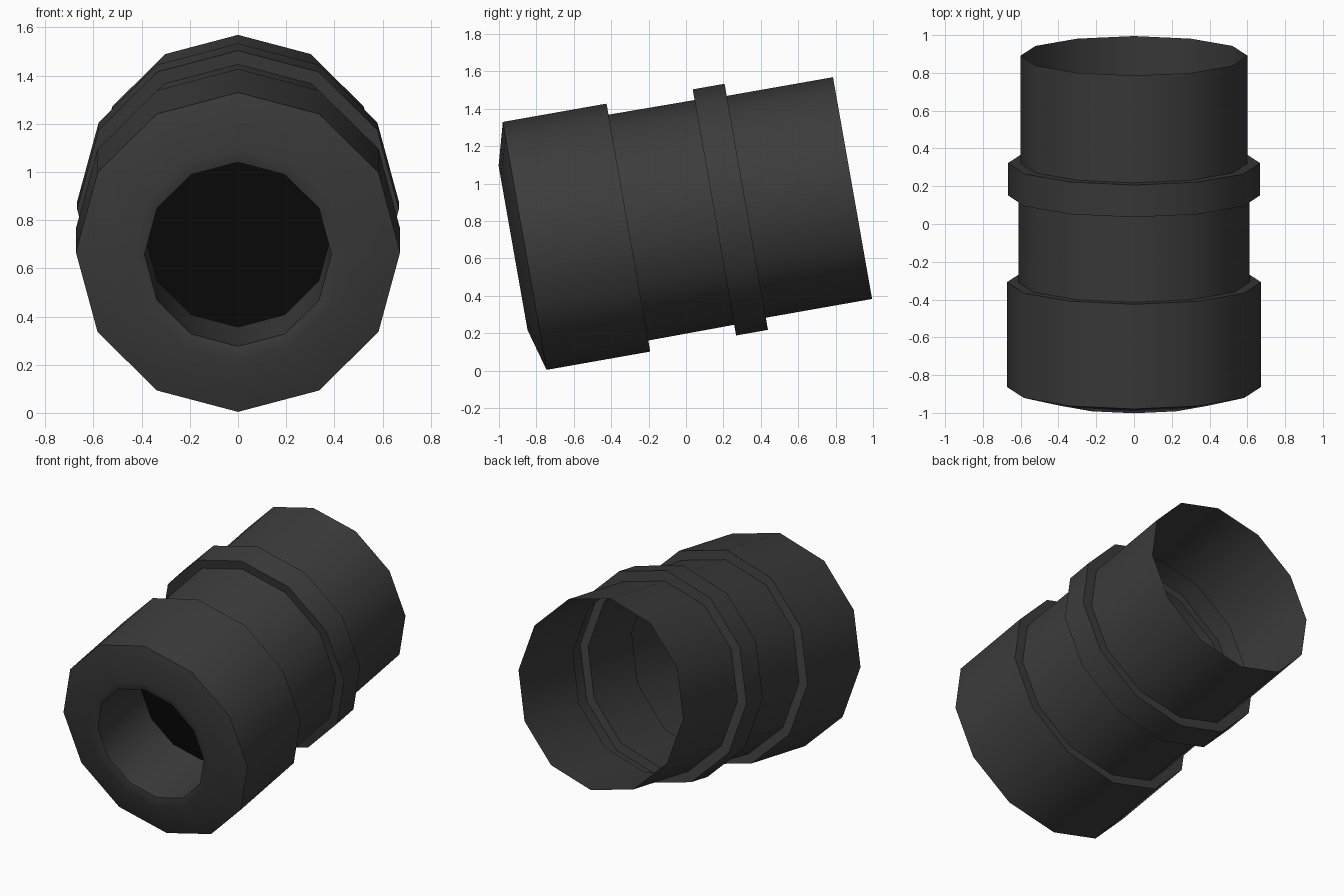
import bpy, bmesh, math
from mathutils import Matrix

if "Cube" in bpy.data.objects:
    bpy.data.objects.remove(bpy.data.objects["Cube"])

SIDES = 12
TILT = math.radians(10)
PLACE = Matrix.Translation((0, -0.8625, 0.667)) @ Matrix.Rotation(TILT, 4, 'X')


def material(name, rgb):
    m = bpy.data.materials.new(name)
    m.diffuse_color = (*rgb, 1)
    m.use_nodes = True
    m.node_tree.nodes["Principled BSDF"].inputs["Base Color"].default_value = m.diffuse_color
    return m


def ring(bm, r, u):
    # Twelve-sided ring around the y axis with a corner pointing up
    return [bm.verts.new((r * math.sin(a), u, r * math.cos(a)))
            for a in (2 * math.pi * i / SIDES for i in range(SIDES))]


def lathe(name, profile, mat, cap=False):
    bm = bmesh.new()
    rings = [ring(bm, r, u) for r, u in profile]
    for a, b in zip(rings, rings[1:]):
        for i in range(SIDES):
            j = (i + 1) % SIDES
            bm.faces.new((a[i], a[j], b[j], b[i]))
    if cap:
        bm.faces.new(rings[-1])
    mesh = bpy.data.meshes.new(name)
    bm.to_mesh(mesh)
    bm.free()
    mesh.materials.append(mat)
    ob = bpy.data.objects.new(name, mesh)
    bpy.context.collection.objects.link(ob)
    ob.matrix_world = PLACE
    bpy.ops.object.select_all(action='DESELECT')
    ob.select_set(True)
    bpy.context.view_layer.objects.active = ob
    bpy.ops.object.shade_smooth_by_angle(angle=math.radians(45))
    return ob


dark = material("dark_grey", (0.045, 0.045, 0.045))
black = material("black", (0.003, 0.003, 0.003))

# Outer shell: bore, domed front face, wide sleeve, neck, collar, open rear tube
lathe("housing", [
    (0.388, 0.41), (0.388, -0.05), (0.446, -0.063), (0.673, 0),
    (0.673, 0.563), (0.613, 0.563), (0.61, 1.03),
    (0.668, 1.03), (0.668, 1.203), (0.602, 1.203), (0.602, 1.78),
], dark)

# Black disc closing the bore
lathe("bore_disc", [(0.388, 0.41)], black, cap=True)
